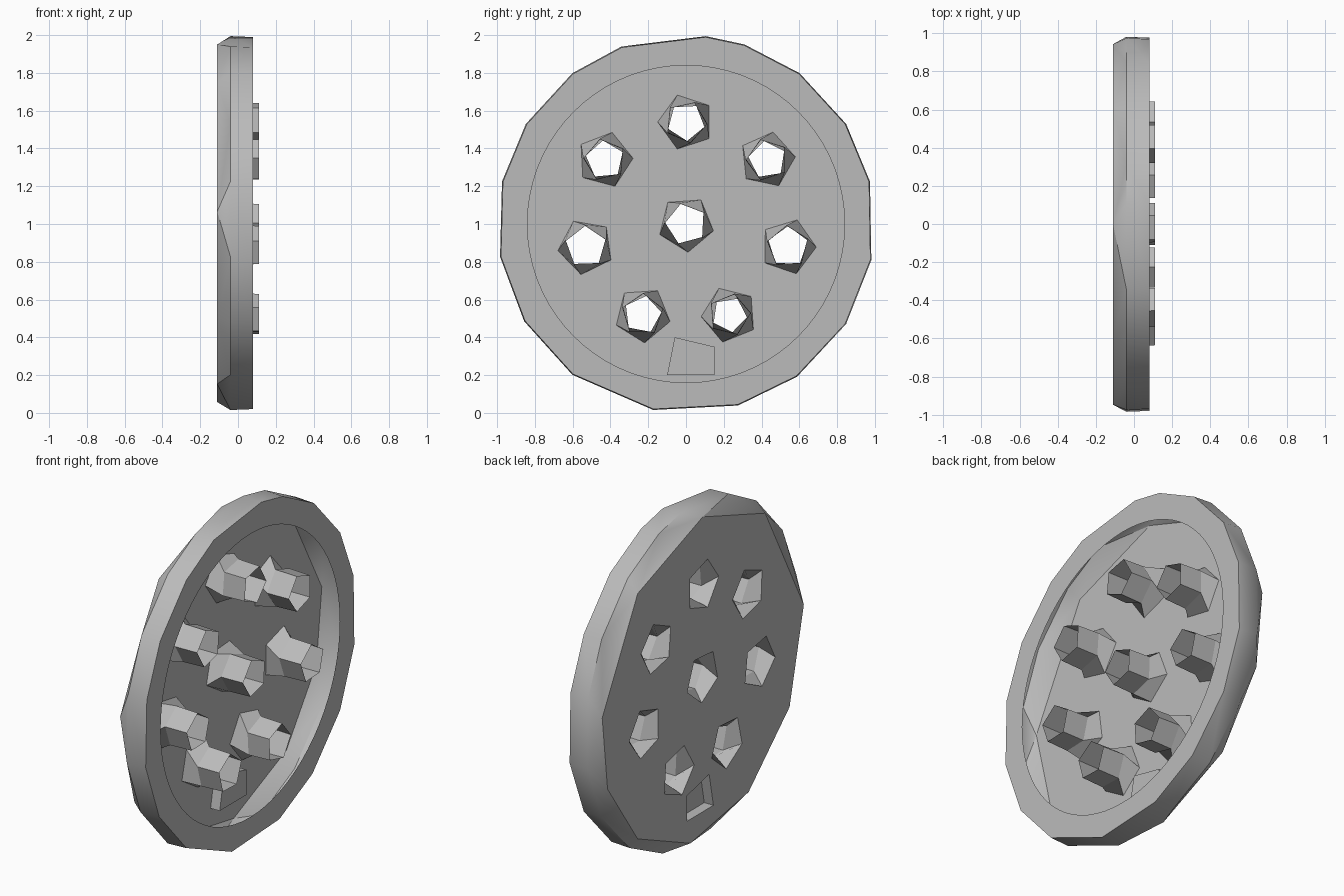
import bpy, bmesh
from math import sin, cos, radians

cube = bpy.data.objects.get("Cube")
if cube:
    bpy.data.objects.remove(cube, do_unlink=True)

grey = bpy.data.materials.new("plain_grey")
grey.use_nodes = True
grey.diffuse_color = (0.5, 0.5, 0.5, 1)
grey.node_tree.nodes["Principled BSDF"].inputs["Base Color"].default_value = (0.5, 0.5, 0.5, 1)

BACK, SHOULDER, FRONT, TIP = -0.11, -0.04, 0.08, 0.11


def ring(bm, x, radius, angles, y=0, z=1):
    """Closed loop of edges in a plane across the x axis."""
    verts = [bm.verts.new((x, y + radius * cos(radians(a)), z + radius * sin(radians(a))))
             for a in angles]
    return loop(bm, verts)


def loop(bm, verts):
    return [bm.edges.new((v, verts[(i + 1) % len(verts)])) for i, v in enumerate(verts)]


def bridge(bm, *loops):
    for a, b in zip(loops, loops[1:]):
        bmesh.ops.bridge_loops(bm, edges=a + b)


def finish(bm, name, angle):
    bmesh.ops.recalc_face_normals(bm, faces=bm.faces)
    mesh = bpy.data.meshes.new(name)
    bm.to_mesh(mesh)
    bm.free()
    mesh.materials.append(grey)
    obj = bpy.data.objects.new(name, mesh)
    bpy.context.collection.objects.link(obj)
    bpy.ops.object.select_all(action='DESELECT')
    obj.select_set(True)
    bpy.context.view_layer.objects.active = obj
    bpy.ops.object.shade_smooth_by_angle(angle=radians(angle))


def pentagon(turn):
    return [turn + 72 * i for i in range(5)]


# Tube positions (y, z), base turn and twist of the tip
TUBES = [(0, 1.54, 36, 30), (0.43, 1.34, 6, 30), (0.54, 0.88, -1, 22), (0.23, 0.52, 40, 36),
         (-0.23, 0.52, 58, 30), (-0.53, 0.88, 44, -24), (-0.43, 1.34, 75, 28), (0, 1, 58, -25)]
BOSS = [(-0.1, 0.2), (0.15, 0.2), (0.15, 0.35), (-0.06, 0.4)]

# Coarse outer and back outlines, round inner opening
OUTER = [84, 72, 53, 32, 13, -11, -32, -54, -74, -100, -127, -149, -170, -193, -212, -233, -250]
BACK_OUTLINE = [90, 50, 7, -20, -50, -83, -117, -149, -184, -232]

# Dish wall, chamfer and rim
bm = bmesh.new()
opening = ring(bm, FRONT, 0.84, [-i * 5 for i in range(72)])
front = ring(bm, FRONT, 0.995, OUTER)
shoulder = ring(bm, SHOULDER, 1.0, OUTER)
back = ring(bm, BACK, 0.95, BACK_OUTLINE)
bridge(bm, front, shoulder, back)
bmesh.ops.triangle_fill(bm, edges=opening + front, use_beauty=True)
finish(bm, "dish_wall", 30)

# Dish floor pierced by the tubes and the small boss
bm = bmesh.new()
edges = ring(bm, BACK, 0.95, BACK_OUTLINE)
for y, z, turn, twist in TUBES:
    edges += ring(bm, BACK, 0.15, pentagon(turn), y, z)
edges += loop(bm, [bm.verts.new((BACK, y, z)) for y, z in BOSS])
bmesh.ops.triangle_fill(bm, edges=edges, use_beauty=True)
finish(bm, "dish_floor", 20)

# Thin-walled pentagonal tubes with a flared, twisted foot
for i, (y, z, turn, twist) in enumerate(TUBES):
    bm = bmesh.new()
    bridge(bm, ring(bm, BACK, 0.15, pentagon(turn), y, z),
           ring(bm, -0.03, 0.115, pentagon(turn + twist), y, z),
           ring(bm, TIP, 0.11, pentagon(turn + twist), y, z))
    finish(bm, f"tube_{i + 1}", 15)

# Small hollow boss near the lower edge
bm = bmesh.new()
foot = loop(bm, [bm.verts.new((BACK, y, z)) for y, z in BOSS])
top = loop(bm, [bm.verts.new((-0.05, y, z)) for y, z in BOSS])
bridge(bm, foot, top)
bmesh.ops.contextual_create(bm, geom=top)
finish(bm, "boss", 15)
